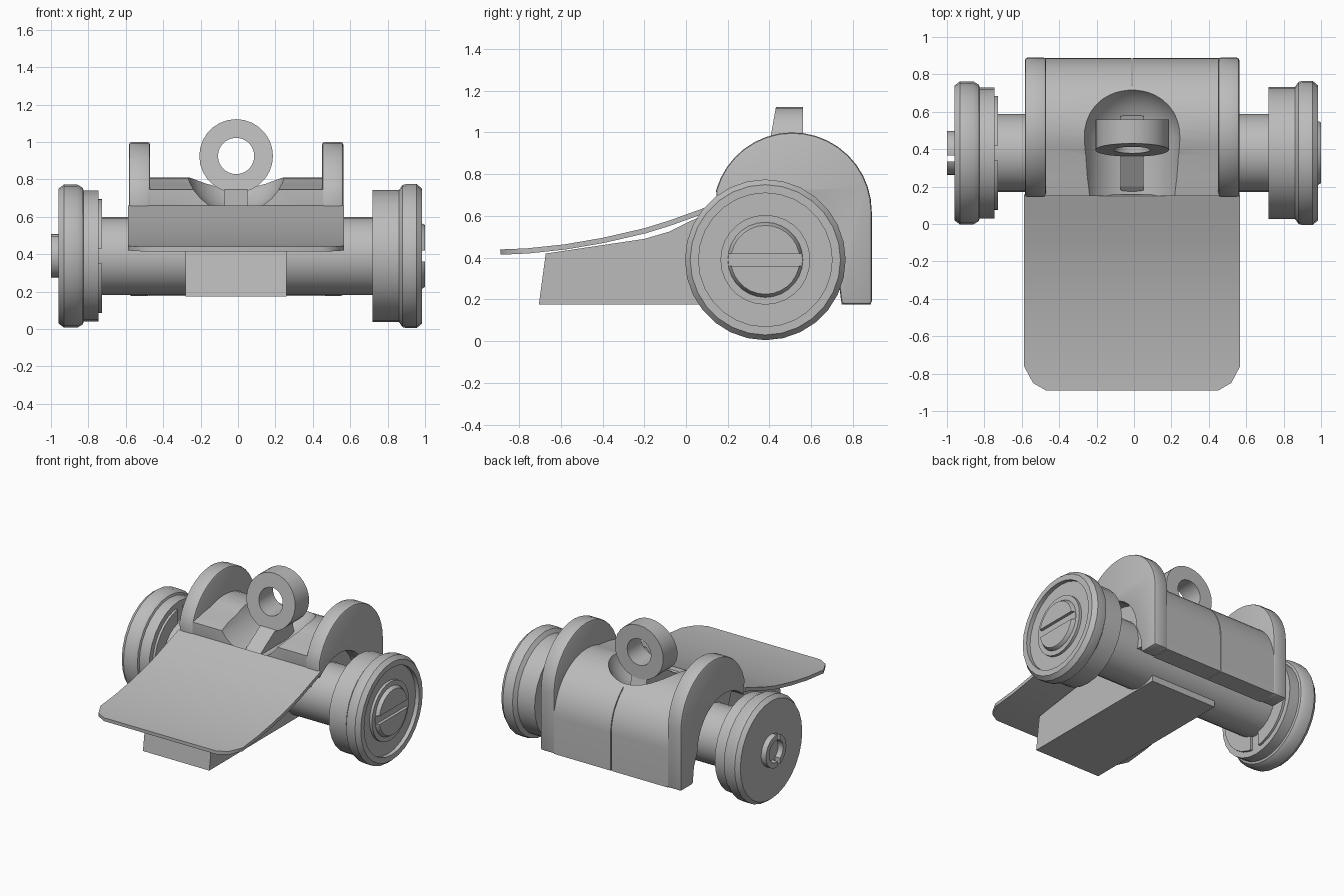
import bpy, bmesh
from math import sin, cos, pi, radians
from mathutils import Vector

if "Cube" in bpy.data.objects:
    bpy.data.objects.remove(bpy.data.objects["Cube"], do_unlink=True)

grey = bpy.data.materials.new("plain grey")
grey.use_nodes = True
grey.diffuse_color = (0.5, 0.5, 0.5, 1)
grey.node_tree.nodes["Principled BSDF"].inputs["Base Color"].default_value = (0.5, 0.5, 0.5, 1)

AXLE_Y, AXLE_Z = 0.38, 0.39   # axle centre
MID = -0.01                   # centre of the body across x


def make(name, bm):
    bmesh.ops.remove_doubles(bm, verts=bm.verts, dist=1e-5)
    bmesh.ops.recalc_face_normals(bm, faces=bm.faces)
    mesh = bpy.data.meshes.new(name)
    bm.to_mesh(mesh)
    bm.free()
    mesh.materials.append(grey)
    obj = bpy.data.objects.new(name, mesh)
    bpy.context.collection.objects.link(obj)
    return obj


def smooth(obj, angle=35):
    obj.data.shade_smooth()
    obj.data.set_sharp_from_angle(angle=radians(angle))
    return obj


def bake(obj):
    bpy.context.view_layer.update()
    graph = bpy.context.evaluated_depsgraph_get()
    mesh = bpy.data.meshes.new_from_object(obj.evaluated_get(graph))
    obj.modifiers.clear()
    obj.data = mesh
    return obj


def cut(obj, *cutters):
    for c in cutters:
        mod = obj.modifiers.new("cut", 'BOOLEAN')
        mod.operation, mod.solver, mod.object = 'DIFFERENCE', 'EXACT', c
    bake(obj)
    for c in cutters:
        bpy.data.objects.remove(c, do_unlink=True)
    return obj


def box(name, lo, hi):
    bm = bmesh.new()
    bmesh.ops.create_cube(bm, size=1)
    for v in bm.verts:
        v.co = Vector([lo[i] if v.co[i] < 0 else hi[i] for i in range(3)])
    return make(name, bm)


def prism(name, profile, x0, x1):
    """Extrude a (y, z) outline along x."""
    bm = bmesh.new()
    face = bm.faces.new([bm.verts.new((x0, y, z)) for y, z in profile])
    new = bmesh.ops.extrude_face_region(bm, geom=[face])["geom"]
    bmesh.ops.translate(bm, vec=(x1 - x0, 0, 0),
                        verts=[g for g in new if isinstance(g, bmesh.types.BMVert)])
    return make(name, bm)


def lathe(name, profile, closed=False, centre=(0, AXLE_Y, AXLE_Z), axis="x", seg=28):
    """Spin (along, radius) points about the x or y axis."""
    bm = bmesh.new()
    rings = []
    for k in range(seg):
        a = 2 * pi * k / seg
        ring = []
        for t, r in profile:
            p = (t, r * cos(a), r * sin(a)) if axis == "x" else (r * cos(a), t, r * sin(a))
            ring.append(bm.verts.new(Vector(p) + Vector(centre)))
        rings.append(ring)
    n = len(profile)
    for k in range(seg):
        a, b = rings[k], rings[(k + 1) % seg]
        for i in range(n if closed else n - 1):
            j = (i + 1) % n
            bm.faces.new((a[i], a[j], b[j], b[i]))
    if not closed:
        bm.faces.new([r[0] for r in rings])
        bm.faces.new([r[-1] for r in rings])
    return make(name, bm)


def arc(cy, cz, r, a0, a1, n, rz=None):
    rz = rz or r
    angles = [radians(a0 + (a1 - a0) * i / n) for i in range(n + 1)]
    return [(cy + r * cos(a), cz + rz * sin(a)) for a in angles]


# Axle
smooth(lathe("axle", [(-0.76, 0.208), (0.75, 0.208)]))

# Left wheel with recessed face and slotted, tapered hub
smooth(lathe("left_wheel", [(0.72, 0.352), (0.86, 0.352), (0.88, 0.38), (0.9, 0.385),
                            (0.955, 0.385), (0.985, 0.36), (0.985, 0.32), (0.955, 0.32),
                            (0.955, 0.215), (0.975, 0.215)]))
hub = lathe("left_hub", [(0.96, 0.18), (0.975, 0.18), (1.0, 0.165)])
smooth(cut(hub, box("slot", (0.978, 0, AXLE_Z - 0.03), (1.1, 0.8, AXLE_Z + 0.03))))

# Right wheel, its split boss and the slotted inner collar
smooth(lathe("right_wheel", [(-0.745, 0.35), (-0.825, 0.35), (-0.83, 0.365), (-0.86, 0.383),
                             (-0.93, 0.383), (-0.96, 0.36)]))
boss = lathe("right_boss", [(-0.95, 0.118), (-1.0, 0.118), (-1.0, 0.08), (-0.95, 0.08)], True)
smooth(cut(boss, box("slot", (-1.1, AXLE_Y - 0.045, 0), (-0.9, AXLE_Y - 0.015, 1))))
collar = lathe("right_collar", [(-0.75, 0.31), (-0.728, 0.31), (-0.728, 0.15), (-0.75, 0.15)], True)
smooth(cut(collar,
           box("slot_a", (-0.8, 0, AXLE_Z - 0.04), (-0.7, 0.8, AXLE_Z + 0.04)),
           box("slot_b", (-0.8, AXLE_Y - 0.04, 0), (-0.7, AXLE_Y + 0.04, 0.8))))

# Arched side plates
plate = [(0.89, 0.177)] + arc(0.51, 0.62, 0.38, 0, 164, 18) + [(0.147, 0.6)]
plate += arc(AXLE_Y, AXLE_Z, 0.31, 130, 0, 12) + [(0.73, 0.3), (0.745, 0.177)]
for name, side in (("left_plate", 1), ("right_plate", -1)):
    obj = prism(name, plate, MID + side * 0.46, MID + side * 0.573)
    mod = obj.modifiers.new("soft edge", 'BEVEL')
    mod.width, mod.segments = 0.014, 2
    smooth(bake(obj))

# Housing between the plates, with a rounded scoop and a back seam
shell = [(0.887, 0.177)] + arc(0.51, 0.45, 0.377, 0, 112, 16, 0.36)
shell += [(0.25, 0.768), (0.15, 0.745), (0.15, 0.6), (0.19, 0.5)]
shell += arc(AXLE_Y, AXLE_Z, 0.206, 150, -20, 14) + [(0.745, 0.3), (0.745, 0.177)]
housing = prism("housing", shell, MID - 0.465, MID + 0.465)
scoop_profile = [(-0.5, 0.27)] + [(0.30 * sin(a) + 0.46, 0.27 * cos(a))
                                  for a in [pi / 2 * i / 10.2 for i in range(11)]]
scoop = lathe("scoop", scoop_profile, centre=(MID, 0, 0.89), axis="y", seg=32)
seam = box("seam", (MID - 0.003, 0.74, 0.1), (MID + 0.003, 1, 0.9))
smooth(cut(housing, scoop, seam))

# Towing eye with a slanted front, on a tapered stem
eye = lathe("eye_ring", [(0.36, 0.197), (0.56, 0.197), (0.56, 0.097), (0.36, 0.097)],
            True, centre=(MID, 0, 0.925), axis="y")
for v in eye.data.vertices:
    if v.co.y < 0.5:
        v.co.y = 0.36 + 0.18 * (v.co.z - 0.728)
smooth(eye)
prism("eye_stem", [(0.15, 0.6), (0.2, 0.645), (0.37, 0.75), (0.555, 0.75), (0.59, 0.6)],
      MID - 0.062, MID + 0.062)

# Curved front flap with clipped corners
path = [(0.15, 0.66), (0.05, 0.625), (-0.08, 0.578), (-0.2, 0.541), (-0.4, 0.495),
        (-0.58, 0.464), (-0.76, 0.445), (-0.85, 0.441), (-0.89, 0.44)]
bm = bmesh.new()
rows = []
for y, z in path:
    w = {-0.85: 0.53, -0.89: 0.46}.get(y, 0.578)
    rows.append([bm.verts.new((MID + s * w, y, z)) for s in (-1, 1)])
for a, b in zip(rows, rows[1:]):
    bm.faces.new((a[0], b[0], b[1], a[1]))
flap = make("front_flap", bm)
up = flap.data.polygons[0].normal.z > 0
mod = flap.modifiers.new("thickness", 'SOLIDIFY')
mod.thickness, mod.offset = 0.025, (-1 if up else 1)
smooth(bake(flap))

# Support block below the flap, running back under the axle
support = [(-0.705, 0.175), (-0.672, 0.42), (-0.2, 0.49), (-0.08, 0.525), (0.02, 0.575),
           (0.12, 0.62), (0.3, 0.58), (0.5, 0.4), (0.5, 0.175)]
prism("support_block", support, MID - 0.27, MID + 0.27)
